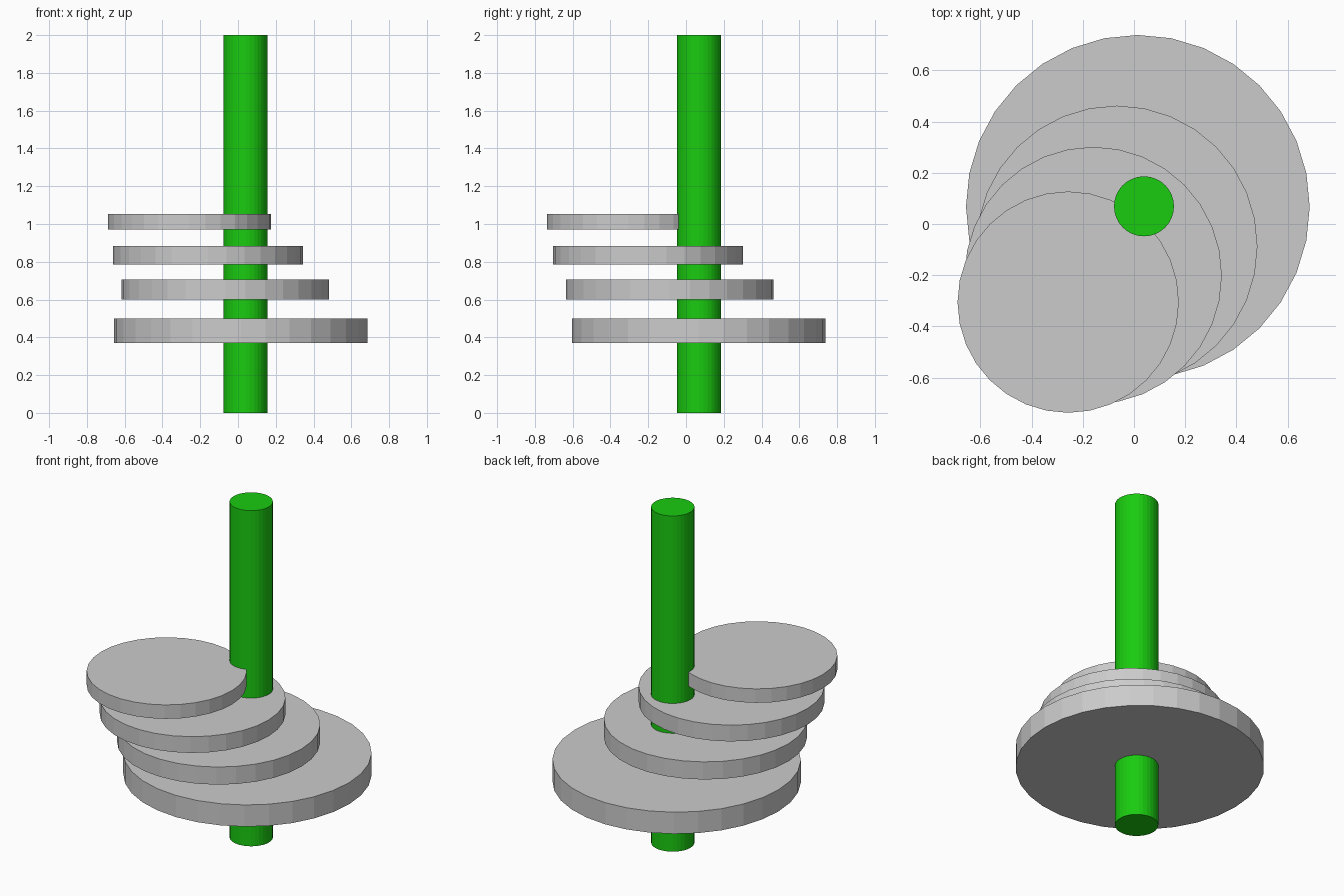
import bpy

if "Cube" in bpy.data.objects:
    bpy.data.objects.remove(bpy.data.objects["Cube"])


def cylinder(name, x, y, radius, z_low, z_high):
    """Upright 32-sided flat-shaded cylinder between two heights."""
    bpy.ops.mesh.primitive_cylinder_add(
        vertices=32, radius=radius, depth=z_high - z_low,
        location=(x, y, (z_low + z_high) / 2))
    obj = bpy.context.object
    obj.name = name
    return obj


# Green pole running through the whole stack
pole = cylinder("pole", 0.039, 0.069, 0.117, 0.0, 2.0)
green = bpy.data.materials.new("green")
green.diffuse_color = (0.01, 0.6, 0.005, 1)
green.use_nodes = True
green.node_tree.nodes["Principled BSDF"].inputs["Base Color"].default_value = green.diffuse_color
pole.data.materials.append(green)

# Four stacked discs, each smaller and shifted further to the front left
discs = [
    # x, y, radius, bottom, top
    (0.015, 0.067, 0.671, 0.370, 0.499),
    (-0.067, -0.087, 0.549, 0.600, 0.705),
    (-0.159, -0.201, 0.502, 0.786, 0.883),
    (-0.257, -0.305, 0.432, 0.970, 1.053),
]
for i, (x, y, radius, low, high) in enumerate(discs, 1):
    cylinder(f"disc_{i}", x, y, radius, low, high)
